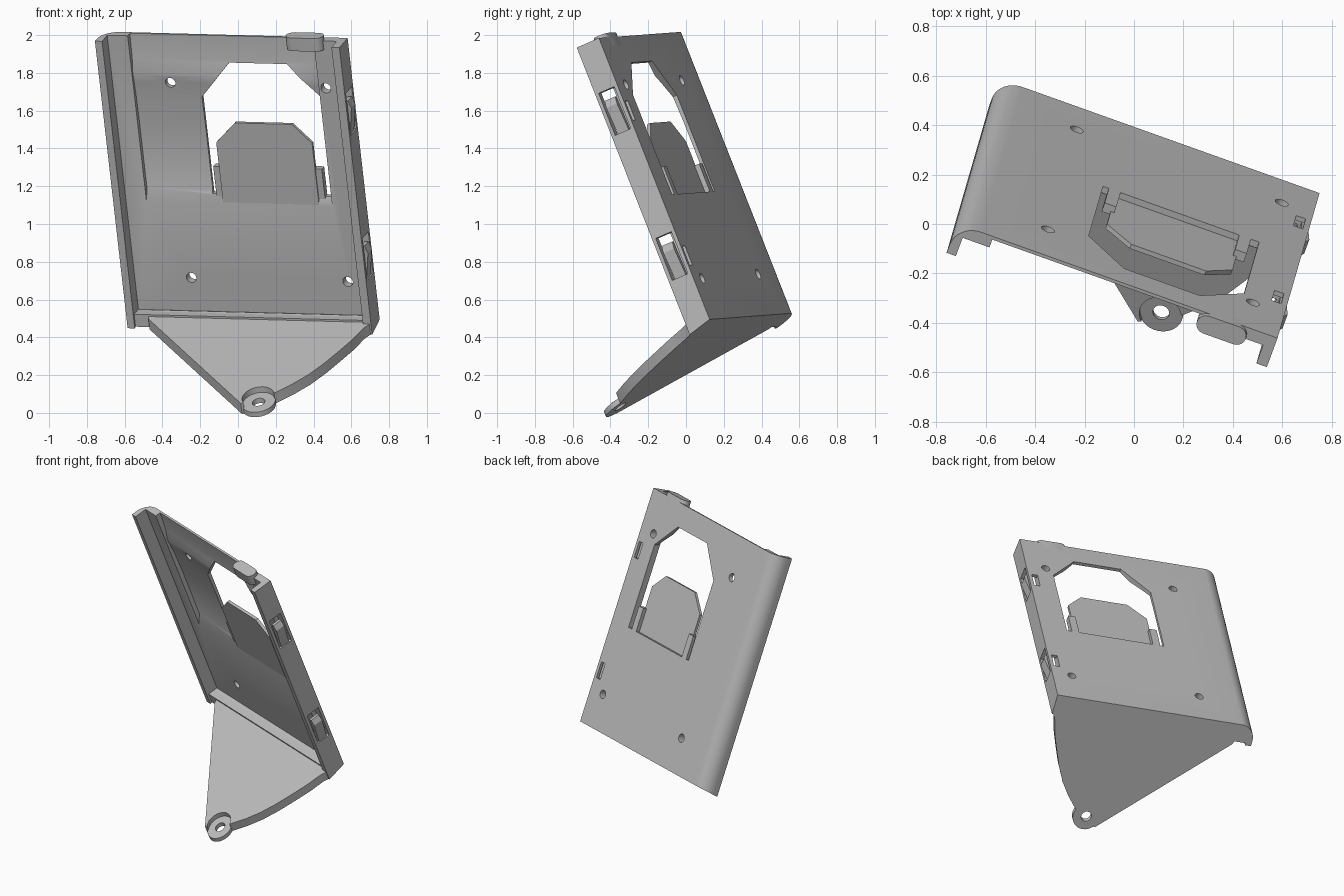
import bpy, bmesh, math
from mathutils import Matrix, Vector

if "Cube" in bpy.data.objects:
    bpy.data.objects.remove(bpy.data.objects["Cube"])

# Tilted frame of the panel: u across, v up the panel, w out of its front
U = Vector((0.941, -0.336, -0.025)).normalized()
V = Vector((-0.106, -0.364, 0.9255))
V = (V - U * V.dot(U)).normalized()
W = U.cross(V)
FRAME = Matrix.Translation((0.75, 0.125, 0.495)) @ Matrix((U, V, W)).transposed().to_4x4()
SLANT = -0.24          # fall of the underside along w
WIDTH, HEIGHT, DEPTH = 1.375, 1.61, 0.135

grey = bpy.data.materials.new("matte grey")
grey.use_nodes = True
colour = (0.5, 0.5, 0.5, 1)
grey.diffuse_color = colour
grey.node_tree.nodes["Principled BSDF"].inputs["Base Color"].default_value = colour


def prism(name, pts, axis, lo, hi, slant=0.0):
    """Extrude a 2D outline along u, v or w of the panel frame."""
    def place(a, b, t):
        if axis == "u":
            return (t, a, b)
        if axis == "v":
            return (a, t + slant * b, b)
        return (a, b, t)
    bm = bmesh.new()
    low = [bm.verts.new(place(a, b, lo)) for a, b in pts]
    high = [bm.verts.new(place(a, b, hi)) for a, b in pts]
    bm.faces.new(low)
    bm.faces.new(high)
    for i in range(len(pts)):
        j = (i + 1) % len(pts)
        bm.faces.new((low[i], low[j], high[j], high[i]))
    bmesh.ops.recalc_face_normals(bm, faces=bm.faces)
    mesh = bpy.data.meshes.new(name)
    bm.to_mesh(mesh)
    bm.free()
    mesh.materials.append(grey)
    ob = bpy.data.objects.new(name, mesh)
    bpy.context.scene.collection.objects.link(ob)
    ob.matrix_world = FRAME
    return ob


def box(name, u0, u1, v0, v1, w0, w1):
    return prism(name, [(u0, v0), (u1, v0), (u1, v1), (u0, v1)], "w", w0, w1)


def arc(cx, cy, r, a0, a1, n):
    angles = [math.radians(a0 + (a1 - a0) * i / n) for i in range(n + 1)]
    return [(cx + r * math.cos(a), cy + r * math.sin(a)) for a in angles]


def circle(cx, cy, r, n=24):
    return arc(cx, cy, r, 0, 360, n)[:-1]


def cut(ob, cutters):
    for c in cutters:
        c.hide_render = True
        mod = ob.modifiers.new("cut", "BOOLEAN")
        mod.operation, mod.solver, mod.object = "DIFFERENCE", "EXACT", c
    bpy.context.view_layer.update()
    mesh = bpy.data.meshes.new_from_object(ob.evaluated_get(bpy.context.evaluated_depsgraph_get()))
    ob.modifiers.clear()
    ob.data = mesh
    for c in cutters:
        bpy.data.objects.remove(c)


def smooth(ob):
    bpy.ops.object.select_all(action="DESELECT")
    ob.select_set(True)
    bpy.context.view_layer.objects.active = ob
    bpy.ops.object.shade_smooth_by_angle(angle=math.radians(25))


# Tray: back plate with two side walls, the left one rounded into the back
R = 0.1
section = [(0, 0), (0, DEPTH), (-0.045, DEPTH), (-0.045, 0.05), (-1.335, 0.05),
           (-1.335, DEPTH), (-WIDTH, DEPTH)] + arc(-WIDTH + R, R, R, 180, 270, 10)
tray = prism("tray", section, "v", 0, HEIGHT)
for v in tray.data.vertices:           # slanted bottom end
    if v.co.y < 0.5:
        v.co.y = SLANT * v.co.z

# Recess with a curved floor, octagonal window, screw holes and clip slots
floor = [(0.637, 0.06), (0.73, 0.02), (1.1, 0.02), (1.25, 0.024), (1.34, 0.031),
         (1.39, 0.037), (1.47, 0.02), (1.65, 0.012), (1.65, 0.1), (0.637, 0.1)]
window = [(-0.85, 0.71), (-0.18, 0.71), (-0.18, 1.28), (-0.35, 1.46),
          (-0.675, 1.46), (-0.85, 1.26)]
cutters = [prism("recess_cutter", floor, "u", -1.22, -0.175),
           prism("window_cutter", window, "w", -0.1, 0.2)]
for hu in (-1.016, -0.136):
    for hv in (0.232, 1.34):
        cutters.append(prism("hole_cutter", circle(hu, hv, 0.028), "w", -0.1, 0.2))
SLOTS = (0.27, 1.1)
for sv in SLOTS:
    cutters.append(box("slot_cutter", -0.065, 0.1, sv, sv + 0.24, 0.02, 0.115))
    cutters.append(box("slot_back_cutter", -0.065, -0.025, sv + 0.04, sv + 0.15, -0.1, 0.06))
cut(tray, cutters)
smooth(tray)

# Spring clips in the right wall
for name, sv in zip(("lower_clip", "upper_clip"), SLOTS):
    prism(name, [(-0.035, sv - 0.01), (-0.01, sv - 0.01), (0.015, sv + 0.15),
                 (0.0, sv + 0.19), (-0.02, sv + 0.19)], "w", 0.035, 0.1)

# Lip along the bottom of the tray
prism("bottom_lip", [(SLANT * 0.03, 0.03), (0.042, 0.03), (0.042, 0.12), (SLANT * 0.12, 0.12)],
      "u", -1.345, -0.03)

# Chamfered flap standing in the window, with a small rail at each side
prism("window_flap", [(-0.79, 0.64), (-0.25, 0.64), (-0.25, 1.02), (-0.352, 1.125),
                      (-0.673, 1.125), (-0.79, 1.01)], "w", 0.027, 0.047)
for name, c in (("left_rail", -0.8), ("right_rail", -0.24)):
    box(name, c - 0.025, c + 0.025, 0.7, 0.87, 0.0, 0.04)

# Rounded tab on the top edge
mid = 0.04
tab = arc(-0.16, mid, mid, -90, 90, 8) + arc(-0.29, mid, mid, 90, 270, 8)
smooth(prism("top_tab", tab, "v", 1.56, 1.635))

# Support arm under the tray, with a sunk eyelet at its tip
EYE = (-0.43, 0.79)
outline = [(0, 0.06), (0, 0.12), (-0.03, 0.17), (-0.06, 0.27), (-0.098, 0.362), (-0.15, 0.48),
           (-0.207, 0.585), (-0.27, 0.67), (-0.343, 0.75), (-0.4, 0.8), (-0.506, 0.855),
           (-1.25, 0.14), (-1.27, 0.06)]
arm = prism("support_arm", outline, "v", 0, 0.06, SLANT)
cut(arm, [prism("eye_cutter", circle(*EYE, 0.086, 32), "v", -0.1, 0.2, SLANT)])
smooth(arm)
eye = prism("eyelet", circle(*EYE, 0.09, 32), "v", 0, 0.028, SLANT)
cut(eye, [prism("eye_hole_cutter", circle(*EYE, 0.034), "v", -0.1, 0.2, SLANT)])
smooth(eye)
